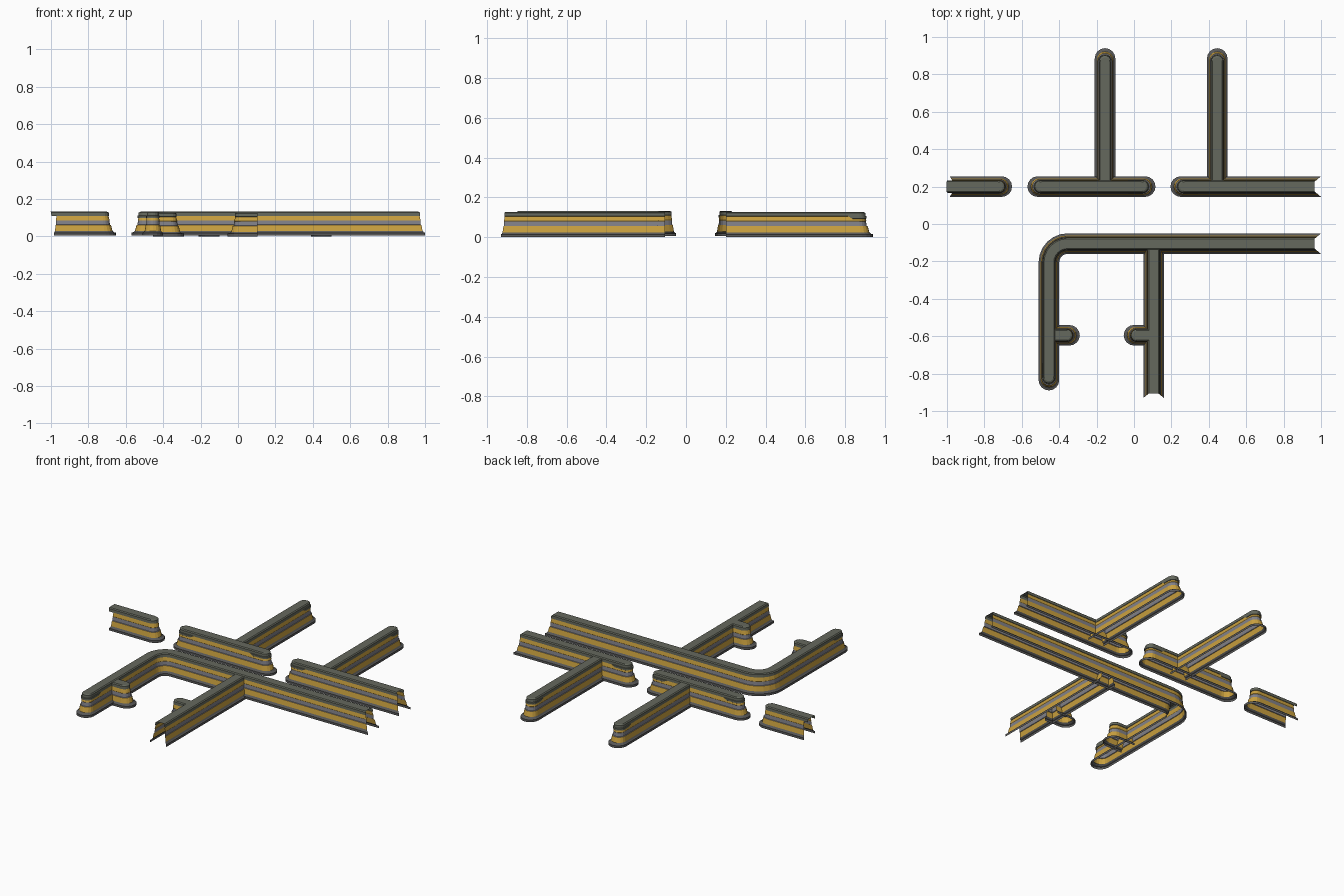
import bpy, bmesh, math
from mathutils import Vector

if "Cube" in bpy.data.objects:
    bpy.data.objects.remove(bpy.data.objects["Cube"])

def material(name, rgb):
    m = bpy.data.materials.new(name)
    m.diffuse_color = (*rgb, 1)
    m.use_nodes = True
    m.node_tree.nodes["Principled BSDF"].inputs["Base Color"].default_value = m.diffuse_color
    return m

MATS = [material("dark_base", (.10, .10, .10)), material("yellow_band", (.60, .36, .05)),
        material("grey_band", (.22, .22, .25)), material("cap_grey", (.13, .14, .11))]
BASE, YELLOW, GREY, CAP = range(4)

# wall half section: height, half width, colour of the strip that ends here
WALL = [(0, .055, 0), (.014, .055, BASE), (.017, .049, BASE), (.024, .044, BASE),
        (.055, .039, YELLOW), (.057, .036, GREY), (.079, .034, GREY), (.081, .035, YELLOW),
        (.104, .031, YELLOW), (.105, .033, CAP), (.122, .032, CAP), (.127, .026, CAP)]
# lower sleeve of the cap near a rounded end
SLEEVE = [(.092, .033, 0), (.094, .036, CAP), (.105, .036, CAP), (.107, .033, CAP)]

# end styles: (rounded, wall slope, cap slope)
ROUND, FLUSH = (True, 1.7, 1.7), (False, 0, 0)
OPEN, OPEN_LEFT, OPEN_FRONT = (False, 1.2, 1.2), (False, .6, -.6), (False, .8, .8)

def end_stations(tip, out, style, z, w):
    """Centre points and half widths, ordered from the run towards the tip."""
    rounded, k_wall, k_cap = style
    p = tip - out * (k_cap if z > .104 else k_wall) * (.055 - w)
    if not rounded:
        return [(p, w)]
    c = p - out * w
    return [(c + out * w * math.sin(a), w * math.cos(a))
            for a in (math.radians(d) for d in (0, 22.5, 45, 67.5, 90))]

def sweep(name, path, start, end, lift=0, section=WALL):
    pts = [Vector(p) for p in path]
    d0, d1 = (pts[1] - pts[0]).normalized(), (pts[-1] - pts[-2]).normalized()
    bm = bmesh.new()
    rows = []
    for z, w, _ in section:
        st = [(p, h, d0) for p, h in reversed(end_stations(pts[0], -d0, start, z, w))]
        for a, b, c in zip(pts, pts[1:], pts[2:]):
            st.append((b, w, ((b - a).normalized() + (c - b).normalized()).normalized()))
        st += [(p, h, d1) for p, h in end_stations(pts[-1], d1, end, z, w)]
        row = []
        for s in (1, -1):
            row.append([bm.verts.new((p.x - t.y * h * s, p.y + t.x * h * s, z + lift))
                        for p, h, t in st])
        rows.append(row)
    n = len(rows[0][0])
    for j in range(1, len(rows)):
        for s in (0, 1):
            lo, hi = rows[j - 1][s], rows[j][s]
            for i in range(n - 1):
                q = [lo[i], lo[i + 1], hi[i + 1], hi[i]]
                f = bm.faces.new(q if s else q[::-1])
                f.material_index = section[j][2]
    # flat top
    left, right = rows[-1]
    if section is WALL:
        for i in range(n - 1):
            f = bm.faces.new((right[i], right[i + 1], left[i + 1], left[i]))
            f.material_index = CAP
    bmesh.ops.remove_doubles(bm, verts=bm.verts, dist=.0002)
    bmesh.ops.recalc_face_normals(bm, faces=bm.faces)
    me = bpy.data.meshes.new(name)
    bm.to_mesh(me)
    bm.free()
    for m in MATS:
        me.materials.append(m)
    ob = bpy.data.objects.new(name, me)
    bpy.context.collection.objects.link(ob)

def sleeve(name, tip, direction, length, lift):
    t, d = Vector(tip), Vector(direction)
    sweep(name, [t - d * length, t], (False, 1.2, .2), ROUND, lift, SLEEVE)

UP = .005
# row of walls along the back
sweep("back_wall_left", [(-.985, .2), (-.652, .2)], OPEN_LEFT, ROUND, UP)
sweep("back_wall_middle", [(-.57, .2), (.115, .2)], ROUND, ROUND, UP)
sweep("back_wall_right", [(.195, .2), (1, .2)], ROUND, OPEN, UP)
for i, x in enumerate((-.155, .445)):
    sweep(f"back_partition_{i}", [(x, .2), (x, .94)], FLUSH, ROUND)
    sleeve(f"partition_sleeve_{i}", (x, .94), (0, 1), .13, 0)

# curved front wall
R = .1
arc = [(-.455 + R - R * math.cos(a), -.105 - R + R * math.sin(a))
       for a in (math.pi / 2 * i / 6 for i in range(7))]
sweep("front_wall", [(-.455, -.89)] + arc + [(1, -.105)], ROUND, OPEN, UP)
sweep("front_partition", [(.105, -.105), (.105, -.93)], FLUSH, OPEN_FRONT)

# doorway stubs
sweep("stub_left", [(-.455, -.595), (-.29, -.595)], FLUSH, ROUND)
sweep("stub_right", [(.105, -.595), (-.055, -.595)], FLUSH, ROUND)

# cap sleeves on rounded ends
sleeve("sleeve_middle_left", (-.57, .2), (-1, 0), .15, UP)
sleeve("sleeve_middle_right", (.115, .2), (1, 0), .15, UP)
sleeve("sleeve_right", (.195, .2), (-1, 0), .15, UP)
sleeve("sleeve_front", (-.455, -.89), (0, -1), .15, UP)
